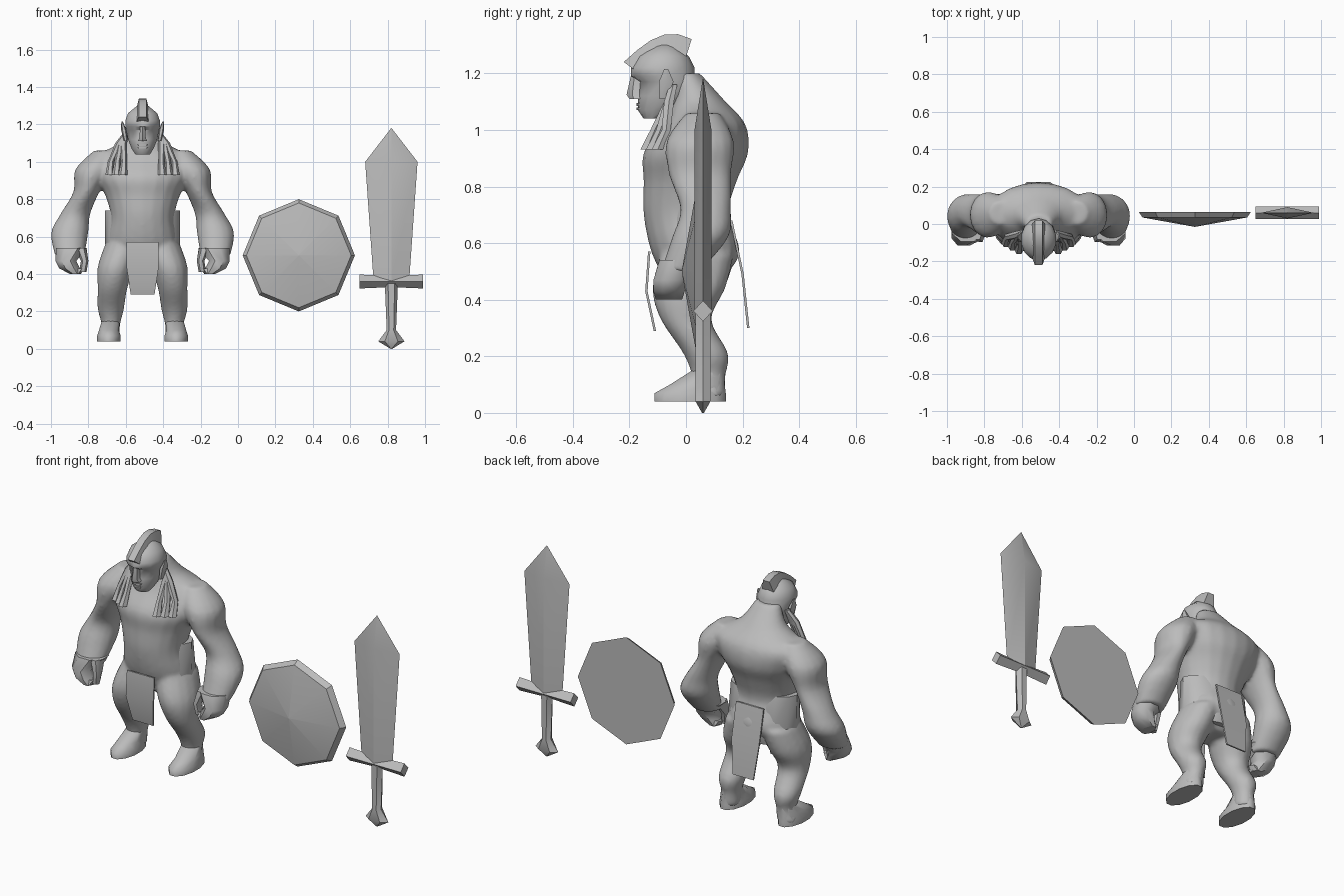
import bpy, bmesh, math
from mathutils import Vector

cube = bpy.data.objects.get("Cube")
if cube:
    bpy.data.objects.remove(cube)

grey = bpy.data.materials.new("plain grey")
grey.use_nodes = True
shade = (.5, .5, .5, 1)
grey.diffuse_color = shade
grey.node_tree.nodes["Principled BSDF"].inputs["Base Color"].default_value = shade

figure_x = -.51
sword_x = .82
sword_y = .06


def ring(z, wide, deep, x=0, y=0):
    """Horizontal ellipse: height, half width, half depth and centre."""
    return Vector((x, y, z, wide, deep))


def band(z, wide, front, back):
    """Horizontal ellipse on the centre line between a front and a back limit."""
    return ring(z, wide, deep=(back - front) / 2, y=(front + back) / 2)


def rounded(rings, steps=4):
    """Insert spline rings so that the outline flows through the given ones."""
    padded = [rings[0], *rings, rings[-1]]
    result = []
    for before, start, end, after in zip(padded, padded[1:], padded[2:], padded[3:]):
        for step in range(steps):
            t = step / steps
            leave, arrive = (end - before) / 2, (after - start) / 2
            gap = end - start
            result.append(start + leave * t + (gap * 3 - leave * 2 - arrive) * t**2
                          + (leave + arrive - gap * 2) * t**3)
    return result + [rings[-1]]


def loft(bm, rings, sides=12, turn=0):
    """Skin a stack of rings and close both ends."""
    loops = []
    for x, y, z, wide, deep in rings:
        angles = [math.tau * (i + turn) / sides for i in range(sides)]
        loops.append([bm.verts.new((x + wide * math.cos(a), y + deep * math.sin(a), z))
                      for a in angles])
    for lower, upper in zip(loops, loops[1:]):
        for i in range(sides):
            j = (i + 1) % sides
            bm.faces.new((lower[i], lower[j], upper[j], upper[i]))
    bm.faces.new(loops[0])
    bm.faces.new(loops[-1])


def mirror(bm):
    bmesh.ops.mirror(bm, geom=bm.verts[:] + bm.edges[:] + bm.faces[:], axis='X', merge_dist=0)


def finish(bm, name, x=figure_x, angle=40):
    """Turn the mesh into a named object, smooth except at sharp edges."""
    bmesh.ops.recalc_face_normals(bm, faces=bm.faces)
    mesh = bpy.data.meshes.new(name)
    bm.to_mesh(mesh)
    bm.free()
    mesh.materials.append(grey)
    part = bpy.data.objects.new(name, mesh)
    part.location.x = x
    bpy.context.collection.objects.link(part)
    bpy.ops.object.select_all(action='DESELECT')
    part.select_set(True)
    bpy.context.view_layer.objects.active = part
    bpy.ops.object.shade_smooth_by_angle(angle=math.radians(angle))
    return part


# Body: arms, legs and torso fused into one skin
bm = bmesh.new()
shoulder = ring(z=1.06, wide=.06, deep=.06, x=.2, y=.06)
deltoid = ring(z=.96, wide=.1, deep=.12, x=.26, y=.05)
biceps = ring(z=.84, wide=.07, deep=.11, x=.3, y=.05)
elbow = ring(z=.72, wide=.08, deep=.09, x=.36, y=.07)
forearm = ring(z=.62, wide=.1, deep=.1, x=.39, y=.05)
wrist = ring(z=.5, wide=.08, deep=.07, x=.39, y=-.02)
loft(bm, rounded([shoulder, deltoid, biceps, elbow, forearm, wrist]), sides=16)

hip = ring(z=.56, wide=.1, deep=.13, x=.1, y=.04)
thigh = ring(z=.44, wide=.1, deep=.13, x=.14, y=.01)
knee = ring(z=.33, wide=.08, deep=.09, x=.16)
calf = ring(z=.21, wide=.07, deep=.08, x=.17, y=.07)
ankle = ring(z=.13, wide=.05, deep=.06, x=.17, y=.08)
heel = ring(z=.06, wide=.06, deep=.06, x=.18, y=.08)
loft(bm, rounded([hip, thigh, knee, calf, ankle, heel]), sides=16)
mirror(bm)

crotch = band(z=.45, wide=.13, front=-.06, back=.1)
seat = band(z=.56, wide=.19, front=-.12, back=.19)
waist = band(z=.7, wide=.17, front=-.15, back=.15)
ribs = band(z=.82, wide=.2, front=-.15, back=.18)
chest = band(z=.92, wide=.25, front=-.15, back=.22)
upper_back = band(z=1.02, wide=.26, front=-.08, back=.21)
collar = band(z=1.1, wide=.13, front=-.05, back=.14)
neck = band(z=1.2, wide=.07, front=-.05, back=.05)
loft(bm, rounded([crotch, seat, waist, ribs, chest, upper_back, collar, neck]), sides=20)
body = finish(bm, "body")
fuse = body.modifiers.new("fuse", 'REMESH')
fuse.mode = 'VOXEL'
fuse.voxel_size = .012
fuse.use_smooth_shade = True
relax = body.modifiers.new("relax", 'SMOOTH')
relax.iterations = 5

# Feet with flat soles
bm = bmesh.new()
sole = ring(z=.04, wide=.065, deep=.13, x=.18, y=.015)
toes = ring(z=.07, wide=.065, deep=.13, x=.18, y=.015)
instep = ring(z=.1, wide=.055, deep=.1, x=.18, y=.04)
cuff = ring(z=.15, wide=.05, deep=.06, x=.17, y=.08)
loft(bm, [sole, toes, instep, cuff], turn=.5)
mirror(bm)
finish(bm, "feet", angle=60)

# Hands: fist, fingers curled inward and a thumb around an open grip
bm = bmesh.new()
cuff = ring(z=.54, wide=.09, deep=.08, x=.38, y=-.02)
palm = ring(z=.47, wide=.06, deep=.07, x=.41, y=-.05)
knuckles = ring(z=.43, wide=.06, deep=.06, x=.39, y=-.06)
fingers = ring(z=.4, wide=.03, deep=.05, x=.36, y=-.06)
loft(bm, [cuff, palm, knuckles, fingers], sides=8, turn=.5)
thumb_base = ring(z=.54, wide=.03, deep=.05, x=.33, y=-.04)
thumb_joint = ring(z=.47, wide=.02, deep=.03, x=.31, y=-.07)
thumb_tip = ring(z=.41, wide=.02, deep=.02, x=.32, y=-.07)
loft(bm, [thumb_base, thumb_joint, thumb_tip], sides=6)
fingertip_top = ring(z=.43, wide=.03, deep=.04, x=.34, y=-.06)
loft(bm, [fingers, fingertip_top], sides=6)
mirror(bm)
finish(bm, "hands", angle=50)

# Braids hanging beside the face, splayed and flared at the ends
bm = bmesh.new()
for i in range(3):
    end_x = .1 + .035 * i
    end_y = -.14 + .02 * i
    root = ring(z=1.16, wide=.014, deep=.016, x=.085, y=-.045)
    bend = ring(z=1.1, wide=.02, deep=.02, x=.07 + end_x / 3, y=-.06)
    middle = ring(z=1, wide=.016, deep=.018, x=end_x, y=end_y + .03)
    flare = ring(z=.93, wide=.024, deep=.025, x=end_x + .005, y=end_y)
    loft(bm, [root, bend, middle, flare], sides=6)
mirror(bm)
finish(bm, "braids")

# Head with brow ridge, sunken eyes and jaw
bm = bmesh.new()
chin = band(z=1.04, wide=.04, front=-.15, back=-.08)
jaw = band(z=1.07, wide=.06, front=-.17, back=-.03)
cheek = band(z=1.12, wide=.08, front=-.17, back=.03)
eyes = band(z=1.17, wide=.09, front=-.165, back=.04)
brow = band(z=1.19, wide=.095, front=-.195, back=.03)
forehead = band(z=1.22, wide=.095, front=-.195, back=.03)
scalp = band(z=1.26, wide=.08, front=-.17, back=.01)
crown = band(z=1.3, wide=.03, front=-.11, back=-.04)
loft(bm, [chin, jaw, cheek, eyes, brow, forehead, scalp, crown], sides=14, turn=.5)
finish(bm, "head", angle=50)

bm = bmesh.new()
nostrils = ring(z=1.11, wide=.03, deep=.03, y=-.17)
nose_tip = ring(z=1.125, wide=.02, deep=.04, y=-.17)
bridge = ring(z=1.19, wide=.015, deep=.025, y=-.17)
loft(bm, [nostrils, nose_tip, bridge], sides=6, turn=.5)
finish(bm, "nose")

bm = bmesh.new()
for z in (1.07, 1.085):
    loft(bm, [ring(z, wide=.03, deep=.02, y=-.155),
              ring(z + .01, wide=.035, deep=.02, y=-.155)], sides=8)
finish(bm, "lips")

bm = bmesh.new()
lobe = ring(z=1.11, wide=.01, deep=.015, x=.09, y=-.08)
ear_middle = ring(z=1.17, wide=.015, deep=.03, x=.1, y=-.07)
ear_point = ring(z=1.215, wide=.004, deep=.008, x=.11, y=-.07)
loft(bm, [lobe, ear_middle, ear_point], sides=6)
mirror(bm)
finish(bm, "ears")

# Mohawk: a crest following the skull, narrowing to its outer edge
bm = bmesh.new()
steps = [i / 5 for i in range(6)]
root_line = [(-.18 + .18 * t, 1.21 + .07 * math.sin(t * 2.4)) for t in steps]
crest_line = [(-.22 + .24 * t, 1.24 + .1 * math.sin(t * 2.2)) for t in steps]
strips = [[bm.verts.new((x, y, z)) for y, z in line] for x, line in (
    (-.035, root_line), (-.02, crest_line), (.02, crest_line), (.035, root_line))]
for a, b in zip(strips, strips[1:] + strips[:1]):
    for i in range(len(steps) - 1):
        bm.faces.new((a[i], a[i + 1], b[i + 1], b[i]))
for end in (0, -1):
    bm.faces.new([strip[end] for strip in strips])
finish(bm, "mohawk")

# Waist wrap standing out above the hips
bm = bmesh.new()
wrap_hem = band(z=.47, wide=.19, front=-.08, back=.15)
wrap_hip = band(z=.56, wide=.2, front=-.11, back=.18)
wrap_rim = band(z=.74, wide=.2, front=-.07, back=.13)
loft(bm, [wrap_hem, wrap_hip, wrap_rim], sides=14)
finish(bm, "waist_wrap")

# Loincloth panels as thin flat sheets
for name, top, bottom, top_y, fold_y, bottom_y in (
        ("front_cloth", .57, .29, -.13, -.14, -.11),
        ("back_cloth", .68, .3, .16, .2, .22)):
    bm = bmesh.new()
    fold = (top + bottom) / 2
    loft(bm, [ring(top, wide=.12, deep=.006, y=top_y),
              ring(fold, wide=.12, deep=.006, y=fold_y),
              ring(bottom, wide=.09, deep=.006, y=bottom_y)], sides=4, turn=.5)
    finish(bm, name)

# Shield: octagonal rim with a shallow pointed face
bm = bmesh.new()
loft(bm, [ring(z=0, wide=.3, deep=.3), ring(z=.03, wide=.28, deep=.28),
          ring(z=.08, wide=.002, deep=.002)], sides=8)
for v in bm.verts:
    v.co = (v.co.x, .065 - v.co.z, .5 + v.co.y)
finish(bm, "shield", x=.325, angle=25)

# Sword: diamond blade, six-sided grip with pommel, flared guard
bm = bmesh.new()
loft(bm, [ring(z=.36, wide=.095, deep=.03, y=sword_y), ring(z=1, wide=.14, deep=.03, y=sword_y),
          ring(z=1.18, wide=.001, deep=.001, y=sword_y)], sides=4)
finish(bm, "sword_blade", x=sword_x, angle=25)

bm = bmesh.new()
loft(bm, [ring(z=0, wide=.004, deep=.004, y=sword_y), ring(z=.04, wide=.07, deep=.03, y=sword_y),
          ring(z=.1, wide=.025, deep=.03, y=sword_y), ring(z=.35, wide=.035, deep=.03, y=sword_y)], sides=6)
finish(bm, "sword_grip", x=sword_x, angle=30)

bm = bmesh.new()
loft(bm, [ring(z, wide=.03 + z * z / 4, deep=.034) for z in (-.17, 0, .17)], sides=4)
for v in bm.verts:
    v.co = (v.co.z, sword_y + v.co.y, .36 + v.co.x)
finish(bm, "sword_guard", x=sword_x, angle=25)
